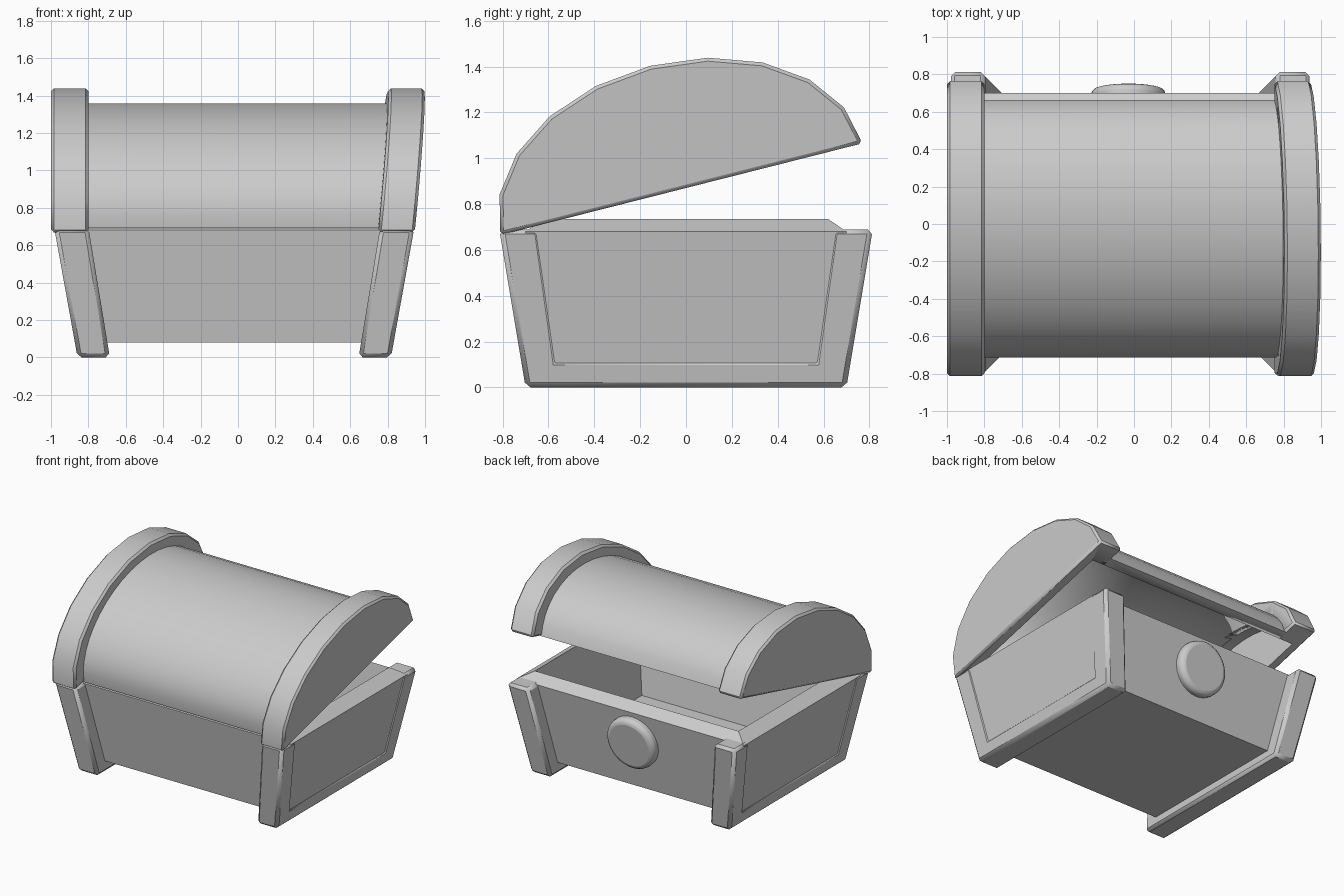
import bpy, bmesh
from math import sin, cos, pi, radians

if "Cube" in bpy.data.objects:
    bpy.data.objects.remove(bpy.data.objects["Cube"])

CX = -0.02                       # x centre of the base
LID_TILT = radians(14.2)
LID_POS = (0, -0.02, 0.865)


def finish(name, bm, bevel=0, smooth=30):
    bmesh.ops.recalc_face_normals(bm, faces=bm.faces)
    me = bpy.data.meshes.new(name)
    bm.to_mesh(me)
    bm.free()
    ob = bpy.data.objects.new(name, me)
    bpy.context.collection.objects.link(ob)
    bpy.ops.object.select_all(action='DESELECT')
    ob.select_set(True)
    bpy.context.view_layer.objects.active = ob
    bpy.ops.object.shade_smooth_by_angle(angle=radians(smooth))
    if bevel:
        m = ob.modifiers.new("bevel", 'BEVEL')
        m.width = bevel
        m.segments = 1
        m.limit_method = 'ANGLE'
        m.angle_limit = radians(40)
    return ob


def prism(name, profile, xa, xb, bevel=0):
    """Closed (y, z) profile swept from xa(z) to xb(z)."""
    bm = bmesh.new()
    a = [bm.verts.new((xa(z), y, z)) for y, z in profile]
    b = [bm.verts.new((xb(z), y, z)) for y, z in profile]
    bm.faces.new(a)
    bm.faces.new(b)
    n = len(a)
    for i in range(n):
        j = (i + 1) % n
        bm.faces.new((a[i], a[j], b[j], b[i]))
    return finish(name, bm, bevel)


def half_ellipse(a, b, n):
    return [(a * cos(pi * i / n), b * sin(pi * i / n)) for i in range(n + 1)]


# Hollow tapered chest body with a rim sloping up to the inside
bm = bmesh.new()
rings = []
for hx, hy, z in ((0.845, 0.60, 0.08), (0.955, 0.70, 0.68),
                  (0.855, 0.62, 0.735), (0.755, 0.52, 0.14)):
    rings.append([bm.verts.new((CX + sx * hx, sy * hy, z))
                  for sx, sy in ((-1, -1), (1, -1), (1, 1), (-1, 1))])
for lo, hi in zip(rings, rings[1:]):
    for i in range(4):
        j = (i + 1) % 4
        bm.faces.new((lo[i], lo[j], hi[j], hi[i]))
bm.faces.new(rings[0])
bm.faces.new(rings[-1])
finish("chest_body", bm)

# U-shaped end frames: two corner posts joined by a bottom bar
U = [(-0.815, 0.69), (-0.70, 0), (0.70, 0), (0.815, 0.69),
     (0.64, 0.69), (0.56, 0.12), (-0.56, 0.12), (-0.64, 0.69)]
for side, s in (("left", -1), ("right", 1)):
    prism(side + "_end_frame", U,
          lambda z: CX + s * (0.665 + 0.165 * z),
          lambda z: CX + s * (0.838 + 0.18 * z), 0.022)


# Lid parts are built level, then tilted open about the front hinge
def flare(x):
    return lambda h: x + 0.055 * max(h, 0) / 0.55


hollow = [(0.63, -0.1)] + half_ellipse(0.63, 0.40, 20) + [(-0.63, -0.1)]
cutter = prism("lid_hollow_cutter", hollow, lambda h: -0.93, flare(0.87))
cutter.hide_render = True
cutter.hide_viewport = True
lid = [
    prism("lid_barrel", half_ellipse(0.705, 0.475, 20),
          lambda h: -0.85, flare(0.80)),
    prism("left_lid_arch", half_ellipse(0.815, 0.555, 10),
          lambda h: -1.0, lambda h: -0.80, 0.015),
    prism("right_lid_arch", half_ellipse(0.815, 0.555, 10),
          flare(0.75), flare(0.945), 0.015),
]
for ob in lid:
    m = ob.modifiers.new("hollow", 'BOOLEAN')
    m.operation = 'DIFFERENCE'
    m.solver = 'EXACT'
    m.object = cutter
for ob in lid + [cutter]:
    ob.location = LID_POS
    ob.rotation_euler.x = LID_TILT

# Round lock button on the back wall
bm = bmesh.new()
bmesh.ops.create_cone(bm, cap_ends=True, segments=32, radius1=0.2,
                      radius2=0.2, depth=0.14)
knob = finish("lock_button", bm, 0.035, 60)
knob.modifiers["bevel"].segments = 3
knob.location = (-0.03, 0.655, 0.45)
knob.rotation_euler.x = radians(-90 - 9.3)
